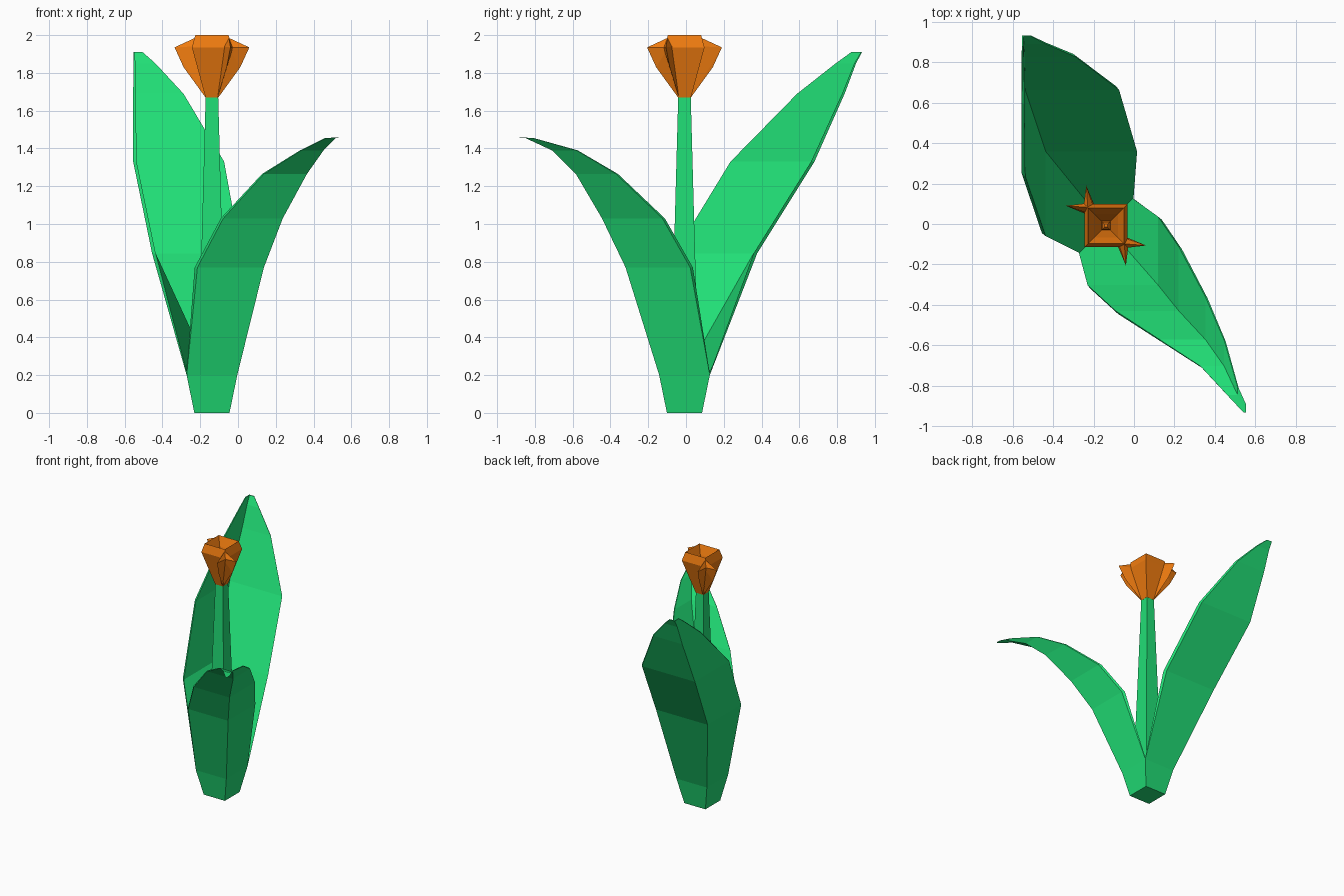
import bpy, bmesh
from mathutils import Vector

if "Cube" in bpy.data.objects:
    bpy.data.objects.remove(bpy.data.objects["Cube"])

CX, CY = -0.138, -0.008   # stem axis


def material(name, rgb):
    m = bpy.data.materials.new(name)
    m.diffuse_color = (*rgb, 1)
    m.use_nodes = True
    m.node_tree.nodes["Principled BSDF"].inputs["Base Color"].default_value = m.diffuse_color
    return m


GREEN = material("leaf_green", (0.015, 0.73, 0.18))
ORANGE = material("petal_orange", (0.87, 0.2, 0.005))


def finish(name, bm, mat):
    bmesh.ops.recalc_face_normals(bm, faces=bm.faces)
    me = bpy.data.meshes.new(name)
    bm.to_mesh(me)
    bm.free()
    me.materials.append(mat)
    ob = bpy.data.objects.new(name, me)
    bpy.context.collection.objects.link(ob)
    return ob


def loft(name, rings, mat):
    """Skin a closed solid through rings of equal point count."""
    bm = bmesh.new()
    vs = [[bm.verts.new(p) for p in r] for r in rings]
    n = len(rings[0])
    for a, b in zip(vs, vs[1:]):
        for i in range(n):
            j = (i + 1) % n
            bm.faces.new((a[i], a[j], b[j], b[i]))
    bm.faces.new(vs[0])
    bm.faces.new(vs[-1])
    return finish(name, bm, mat)


def square(h, z):
    return [(CX + sx * h, CY + sy * h, z)
            for sx, sy in ((-1, -1), (1, -1), (1, 1), (-1, 1))]


def leaf(name, sections, s):
    """Leaf with a right-angled keel; s is the x direction it leans to.
    Section: z, keel x, keel y, y of the side edge, x of the other edge, thickness."""
    rings = []
    for k, (z, kx, ky, ey, ex, t) in enumerate(sections):
        t *= s
        outer = [(kx, ey, z), (kx, ky, z), (ex, ky, z)]
        if k == 0:      # the foot is full, reaching the stem axis
            inner = [(ex - t * .3, ky + t, z), (CX, CY, z), (kx - t, ey + t * .3, z)]
        else:
            inner = [(ex - t * .8, ky + t, z), (kx - t, ky + t, z), (kx - t, ey + t * .8, z)]
        rings.append(outer + inner)
    return loft(name, rings, GREEN)


# Shared foot and stem
loft("foot", [square(.093, 0), square(.134, .2)], GREEN)
loft("stem", [square(.075, .19), square(.053, .95), square(.033, 1.68)], GREEN)

# Tall back leaf and arching front leaf
leaf("back_leaf", [
    (.20, -.272, .126, -.142, -.004, .004),
    (.845, -.455, .377, -.045, .0, .019),
    (1.33, -.555, .68, .25, -.088, .018),
    (1.69, -.555, .84, .60, -.30, .014),
    (1.85, -.553, .90, .80, -.445, .010),
    (1.91, -.553, .932, .88, -.51, .006)], -1)
leaf("front_leaf", [
    (.20, -.004, -.142, .126, -.272, .004),
    (.77, .137, -.32, .022, -.215, .018),
    (1.03, .237, -.445, -.125, -.078, .016),
    (1.265, .365, -.583, -.37, .137, .012),
    (1.39, .453, -.71, -.58, .335, .008),
    (1.455, .517, -.85, -.81, .465, .005),
    (1.459, .553, -.93, -.89, .54, .003)], 1)

# Flower cup with a stepped hollow and a small pistil
loft("flower_cup", [square(.034, 1.67), square(.106, 1.935), square(.088, 2.0),
                    square(.058, 1.93), square(.022, 1.80)], ORANGE)
loft("pistil", [square(.022, 1.80), square(.018, 1.88), square(.008, 1.90)], ORANGE)

# Four pointed petals, in pairs on two opposite corners
PETAL = [(-.198, .098, 1.935), (-.150, .078, 1.83), (-.034, .03, 1.67),
         (-.09, .09, 1.985), (-.10, .065, 1.94), (-.085, .112, 1.935)]
for i in range(4):
    s = 1 if i < 2 else -1
    bm = bmesh.new()
    for x, y, z in PETAL:
        if i % 2:
            x, y = -y, -x
        bm.verts.new(Vector((CX + s * x, CY + s * y, z)))
    bmesh.ops.convex_hull(bm, input=bm.verts)
    finish(f"petal_{i + 1}", bm, ORANGE)
